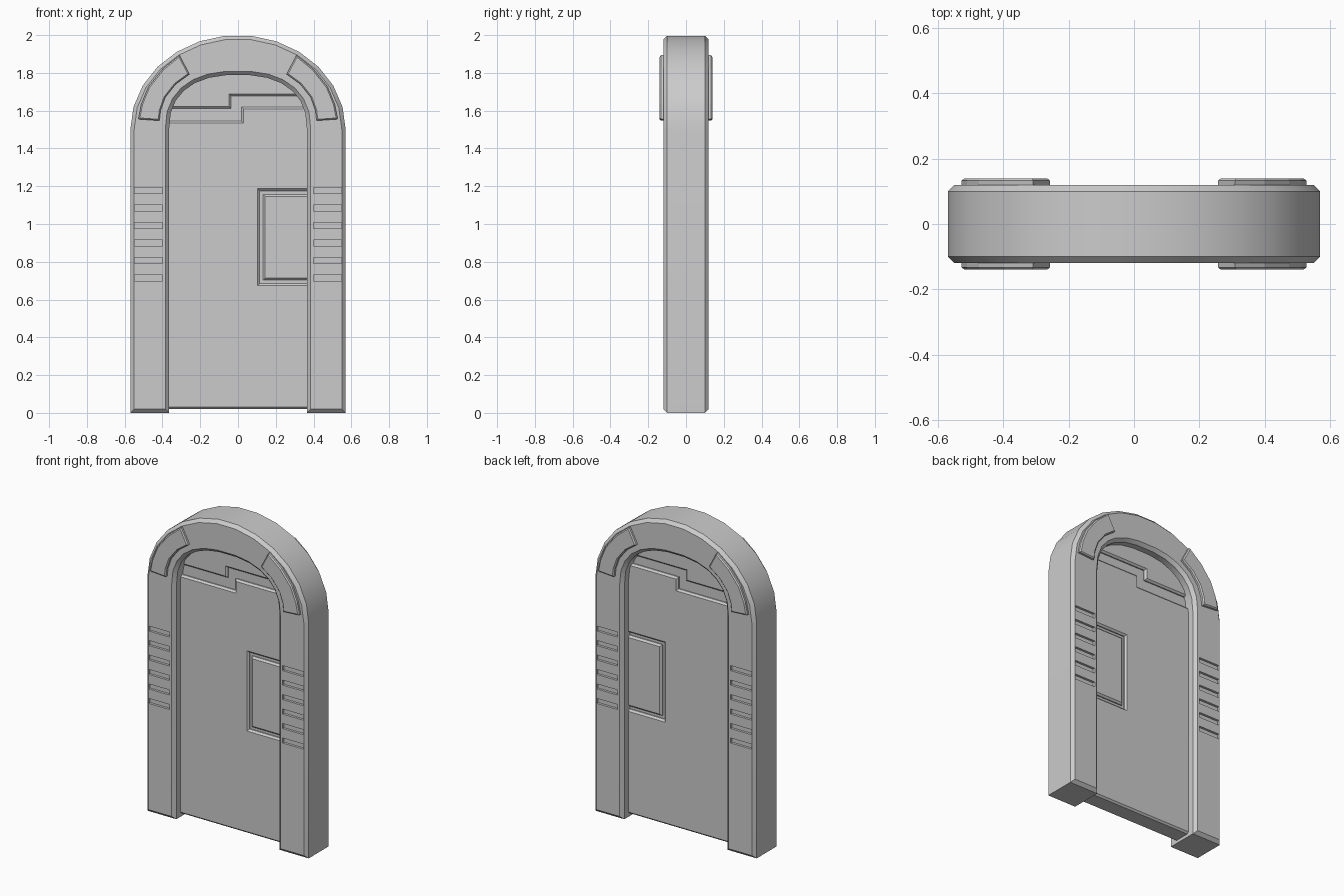
import bpy, bmesh, math

if "Cube" in bpy.data.objects:
    bpy.data.objects.remove(bpy.data.objects["Cube"])


def prism(name, profile, y0, y1, bevel=0.0):
    """Extrude an x-z outline along y and chamfer the rims of its front and back."""
    bm = bmesh.new()
    a = [bm.verts.new((x, y0, z)) for x, z in profile]
    b = [bm.verts.new((x, y1, z)) for x, z in profile]
    bm.faces.new(a)
    bm.faces.new(b[::-1])
    n = len(a)
    for i in range(n):
        j = (i + 1) % n
        bm.faces.new((a[i], b[i], b[j], a[j]))
    bmesh.ops.recalc_face_normals(bm, faces=bm.faces[:])
    if bevel:
        rims = [e for e in bm.edges
                if abs(e.verts[0].co.y - e.verts[1].co.y) < 1e-6]
        bmesh.ops.bevel(bm, geom=rims, offset=bevel, segments=1,
                        profile=0.5, affect='EDGES')
    me = bpy.data.meshes.new(name)
    bm.to_mesh(me)
    bm.free()
    ob = bpy.data.objects.new(name, me)
    bpy.context.collection.objects.link(ob)
    return ob


def arch(rx, rz, n, segs=13, zc=1.5):
    """Half superellipse from right to left."""
    pts = []
    for i in range(segs + 1):
        t = math.pi * i / segs
        c, s = math.cos(t), max(math.sin(t), 0.0)
        if i in (0, segs):
            s = 0.0
        pts.append((math.copysign(rx * abs(c) ** (2 / n), c),
                    zc + rz * s ** (2 / n)))
    return pts


# Arched frame
outline = ([(0.57, 0)] + arch(0.57, 0.5, 2.0) + [(-0.57, 0), (-0.365, 0)]
           + arch(0.365, 0.29, 2.4)[::-1] + [(0.365, 0)])
frame = prism("arched_frame", outline, -0.12, 0.12, 0.02)

# Vent slots cut into both legs, front and back
bm = bmesh.new()
for sx in (-1, 1):
    for sy in (-1, 1):
        for k in range(6):
            vs = bmesh.ops.create_cube(bm, size=1)["verts"]
            bmesh.ops.scale(bm, vec=(0.148, 0.04, 0.032), verts=vs)
            bmesh.ops.translate(bm, verts=vs,
                                vec=(sx * 0.473, sy * 0.125, 0.715 + k * 0.0925))
me = bpy.data.meshes.new("slot_cutter")
bm.to_mesh(me)
bm.free()
cutter = bpy.data.objects.new("slot_cutter", me)
cutter.hide_render = True
bpy.context.collection.objects.link(cutter)
mod = frame.modifiers.new("slots", 'BOOLEAN')
mod.operation = 'DIFFERENCE'
mod.solver = 'EXACT'
mod.object = cutter
bpy.context.view_layer.objects.active = frame
frame.select_set(True)
bpy.ops.object.modifier_apply(modifier="slots")
bpy.data.objects.remove(cutter)
bpy.ops.object.shade_smooth_by_angle(angle=math.radians(28))

# Raised curved plates on the arch shoulders
plate = [(0.528, 1.555), (0.512, 1.635), (0.475, 1.725), (0.40, 1.82), (0.31, 1.894),
         (0.257, 1.793), (0.33, 1.74), (0.385, 1.67), (0.41, 1.60), (0.416, 1.547)]
for sx, side in ((-1, "left"), (1, "right")):
    for sy, face in ((-1, "front"), (1, "back")):
        y0, y1 = sorted((sy * 0.10, sy * 0.14))
        prism(f"shoulder_plate_{face}_{side}",
              [(sx * x, z) for x, z in plate], y0, y1, 0.007)

# Door core forms the groove floors
R = 0.42
cap = [(R, 1.678), (0.36, 1.76), (0.25, 1.86), (-0.25, 1.86), (-0.36, 1.76)]
prism("door_core", [(-R, 0.02), (R, 0.02)] + cap + [(-R, 1.612)], -0.042, 0.042)

# Door panels separated by grooves
prism("door_upper_panel",
      [(-R, 1.612), (-0.037, 1.612), (-0.037, 1.678)] + cap, -0.06, 0.06, 0.011)
prism("door_main_panel",
      [(-R, 0.02), (R, 0.02), (R, 0.685), (0.115, 0.685), (0.115, 1.176),
       (R, 1.176), (R, 1.62), (0.018, 1.62), (0.018, 1.545), (-R, 1.545)],
      -0.06, 0.06, -0.0 or 0.011)
prism("door_hatch_panel",
      [(0.133, 0.704), (R, 0.704), (R, 1.157), (0.133, 1.157)], -0.06, 0.06, 0.011)
